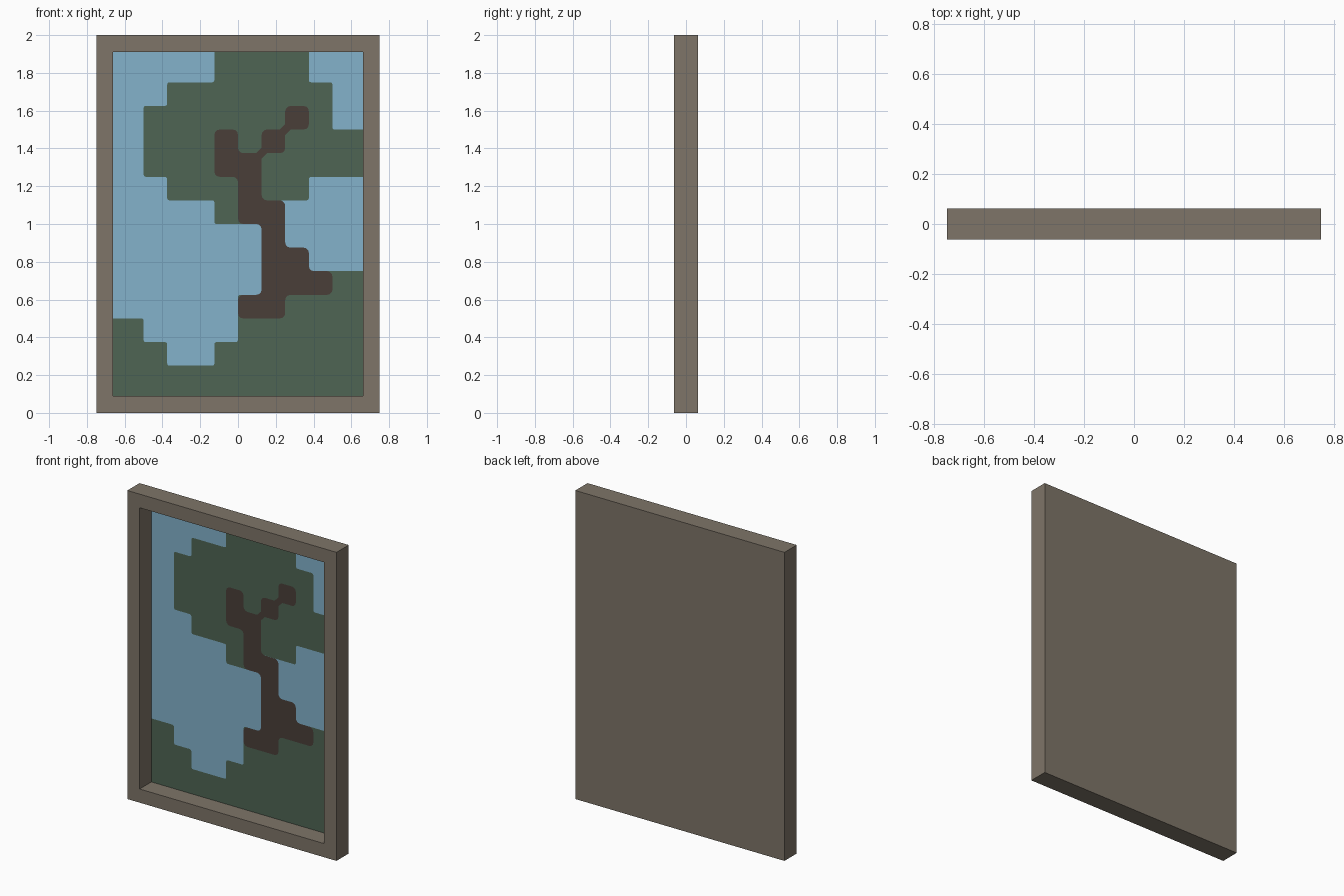
import bpy
import bmesh

if "Cube" in bpy.data.objects:
    bpy.data.objects.remove(bpy.data.objects["Cube"], do_unlink=True)

CELL = 0.125          # one picture square, also the frame width and depth
HALF_W, HALF_D, TOP = 0.75, 0.0625, 2.0

# Picture map: S sky, G leaves or grass, T trunk over sky, t trunk over green
PICTURE = [
    "SSSSGGGGSS",
    "SSGGGGGGGS",
    "SGGGGGGtGS",
    "SGGGtGtGGG",
    "SGGGttGGGG",
    "SSGGGtGGSS",
    "SSSSGtTSSS",
    "SSSSSSTSSS",
    "SSSSSSTTSS",
    "SSSSSSTttG",
    "SSSSSttGGG",
    "GSSSSGGGGG",
    "GGSSGGGGGG",
    "GGGGGGGGGG",
]
ROWS, COLS = len(PICTURE), len(PICTURE[0])


def make_material(name, rgb):
    linear = [((c / 255 + 0.055) / 1.055) ** 2.4 for c in rgb] + [1.0]
    mat = bpy.data.materials.new(name)
    mat.use_nodes = True
    mat.diffuse_color = linear
    bsdf = next(n for n in mat.node_tree.nodes if n.type == 'BSDF_PRINCIPLED')
    bsdf.inputs["Base Color"].default_value = linear
    return mat


def finish(bm, name, mat):
    mesh = bpy.data.meshes.new(name)
    bm.to_mesh(mesh)
    bm.free()
    mesh.materials.append(mat)
    obj = bpy.data.objects.new(name, mesh)
    bpy.context.collection.objects.link(obj)


def corner(col, row):
    """Grid corner; the outermost ring is tucked inside the frame."""
    x = max(-0.68, min(0.68, -0.625 + col * CELL))
    z = max(0.07, min(1.93, 1.875 - row * CELL))
    return x, z


def picture_layer(name, letters, y, radius, mat):
    """Merge all squares of a kind into flat shapes with rounded corners."""
    bm = bmesh.new()
    for r in range(-1, ROWS + 1):
        for c in range(-1, COLS + 1):
            kind = PICTURE[min(max(r, 0), ROWS - 1)][min(max(c, 0), COLS - 1)]
            if kind in letters:
                quad = [(c, r + 1), (c + 1, r + 1), (c + 1, r), (c, r)]
                points = [corner(*q) for q in quad]
                bm.faces.new([bm.verts.new((x, y, z)) for x, z in points])
    bmesh.ops.remove_doubles(bm, verts=bm.verts[:], dist=0.001)
    bmesh.ops.dissolve_limit(bm, angle_limit=0.02, verts=bm.verts[:],
                             edges=bm.edges[:])
    # Squares that only touch diagonally are joined by a small neck
    necks = [v.co.copy() for v in bm.verts if len(v.link_edges) == 4
             and all(e.is_boundary for e in v.link_edges)]
    bends = [v for v in bm.verts if len(v.link_edges) == 2]
    bmesh.ops.bevel(bm, geom=bends, offset=radius, segments=3, profile=0.5,
                    affect='VERTICES')
    for p in necks:
        ring = [(0, -radius), (radius, 0), (0, radius), (-radius, 0)]
        bm.faces.new([bm.verts.new((p.x + dx, y, p.z + dz))
                      for dx, dz in ring])
    bmesh.ops.triangulate(bm, faces=bm.faces[:])
    for f in bm.faces:
        f.normal_update()
        if f.normal.y > 0:
            f.normal_flip()
    finish(bm, name, mat)


frame_mat = make_material("frame brown", (126, 117, 104))
sky_mat = make_material("sky blue", (131, 178, 203))
green_mat = make_material("leaf green", (78, 101, 84))
trunk_mat = make_material("bark brown", (74, 62, 57))

# Frame: a slab whose front is inset and sunk almost to the back
bm = bmesh.new()
bmesh.ops.create_cube(bm, size=1)
for v in bm.verts:
    v.co = (v.co.x * HALF_W * 2, v.co.y * HALF_D * 2, (v.co.z + 0.5) * TOP)
bm.normal_update()
front = min(bm.faces, key=lambda f: f.calc_center_median().y)
bmesh.ops.inset_region(bm, faces=[front], thickness=CELL)
inner = bmesh.ops.extrude_face_region(bm, geom=[front])["geom"]
bmesh.ops.delete(bm, geom=[front], context='FACES_ONLY')
for v in inner:
    if isinstance(v, bmesh.types.BMVert):
        v.co.y = 0.0605
bmesh.ops.recalc_face_normals(bm, faces=bm.faces[:])
finish(bm, "frame", frame_mat)

# Painted picture, layered from back to front
picture_layer("sky", "SGTt", 0.059, 0.01, sky_mat)
picture_layer("leaves_and_grass", "Gt", 0.058, 0.012, green_mat)
picture_layer("tree_trunk", "Tt", 0.057, 0.028, trunk_mat)
